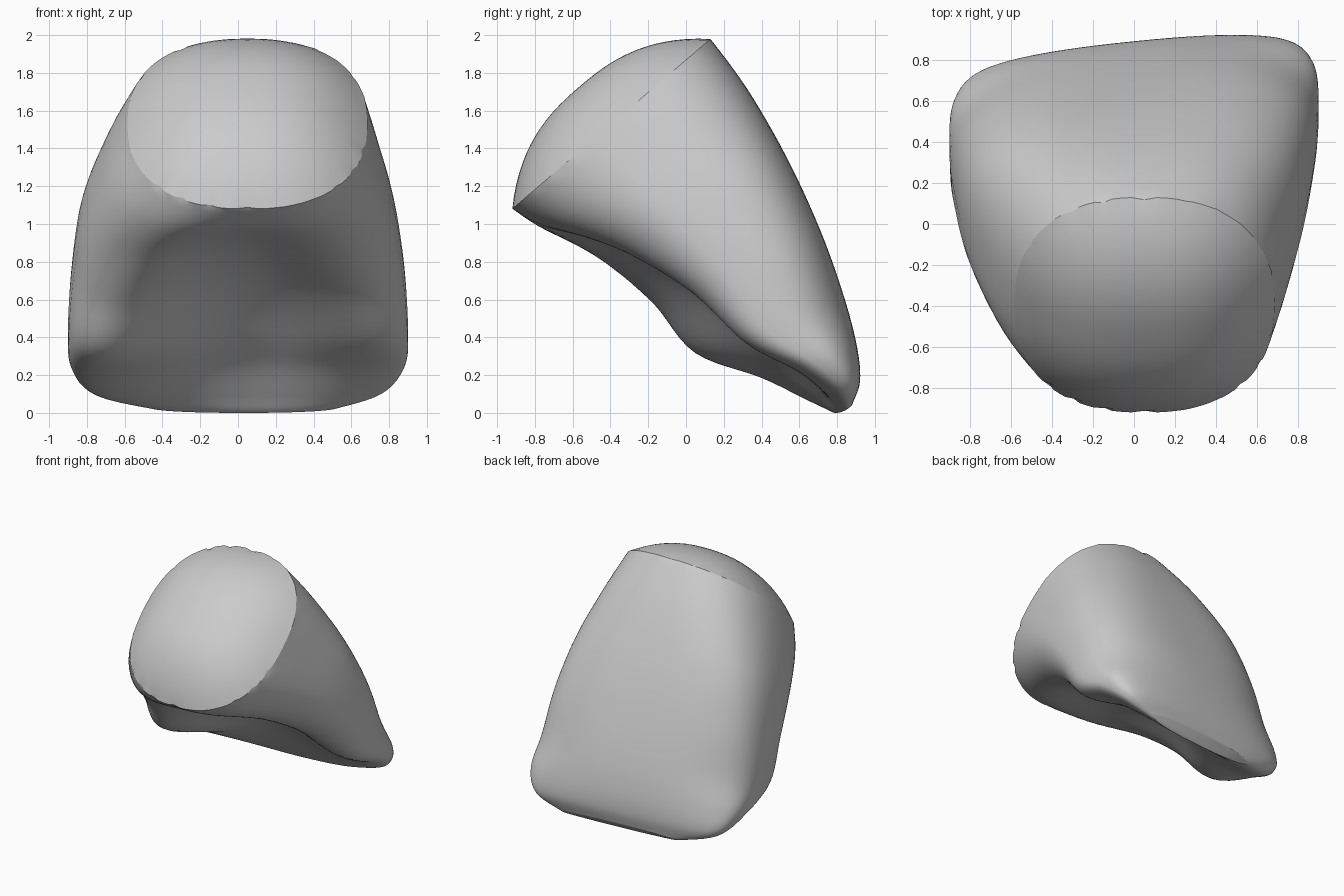
import bpy, bmesh, math, random
from mathutils import Vector

random.seed(4)
SEGS, STEPS, DOME_RINGS = 96, 6, 14

old = bpy.data.objects.get("Cube")
if old:
    bpy.data.objects.remove(old, do_unlink=True)

grey = bpy.data.materials.new("plain_grey")
grey.use_nodes = True
tone = (0.6, 0.6, 0.6, 1)
grey.diffuse_color = tone
grey.node_tree.nodes["Principled BSDF"].inputs["Base Color"].default_value = tone

# Sections: back y, back z, underside y, underside z, half width, centre x,
# back squareness, underside squareness, hollow, sideways skew, narrowing
SECTIONS = [
    (.13, 1.98, -.92, 1.08, .635, .05, 2.35, 2.35, 0, 0, 0),
    (.32, 1.72, -.80, .92, .73, .02, 2.7, 2.7, .06, .02, .2),
    (.52, 1.37, -.50, .74, .83, 0, 2.9, 3.4, .18, .04, .25),
    (.69, .99, -.22, .53, .88, 0, 2.8, 3.7, .3, .07, .15),
    (.82, .62, .02, .28, .9, 0, 2.5, 3.7, .4, .09, .05),
    (.88, .36, .41, .16, .885, 0, 2.4, 3.2, .34, .1, .02),
    (.89, .18, .67, .05, .77, 0, 2.4, 2.6, .2, .1, 0),
    (.86, .06, .79, 0, .5, .03, 2.2, 2.2, 0, .08, 0),
]


def spline(a, b, c, d, t):
    return 0.5 * (2 * b + (c - a) * t + (2 * a - 5 * b + 4 * c - d) * t * t
                  + (3 * b - a - 3 * c + d) * t ** 3)


def section_at(i, t):
    last = len(SECTIONS) - 1
    rows = [SECTIONS[min(max(i + k, 0), last)] for k in (-1, 0, 1, 2)]
    return [spline(*vals, t) for vals in zip(*rows)]


def power(value, n):
    return math.copysign(abs(value) ** (2 / n), value)


def ring(section):
    """Rounded-square outline, scooped below and lifted on the left."""
    by, bz, uy, uz, half, cx, n_back, n_under, hollow, skew, narrow = section
    points = []
    for k in range(SEGS):
        a = math.tau * k / SEGS
        n = n_back if math.sin(a) > 0 else n_under
        u, v = power(math.cos(a), n), power(math.sin(a), n)
        width = half
        if v < 0:
            width *= 1 - narrow * v * v
            s = min(max((u + 0.8) / 1.6, 0), 1)
            lift = (1 - u * u) ** 2 * 0.9 + 0.5 * s * s * (3 - 2 * s)
            v *= 1 - 2 * hollow * lift
        f = (v + 1) / 2
        x = cx + width * u
        points.append(Vector((x, uy + (by - uy) * f + skew * x, uz + (bz - uz) * f)))
    return points


def loft(name, rings, tip=None):
    """Skin a list of rings; close the end with a point or a face."""
    bm = bmesh.new()
    loops = [[bm.verts.new(p) for p in r] for r in rings]
    for a, b in zip(loops, loops[1:]):
        for k in range(SEGS):
            j = (k + 1) % SEGS
            bm.faces.new((a[k], a[j], b[j], b[k]))
    end = loops[-1]
    if tip is None:
        bm.faces.new(end)
    else:
        top = bm.verts.new(tip)
        for k in range(SEGS):
            bm.faces.new((end[k], end[(k + 1) % SEGS], top))
    bmesh.ops.recalc_face_normals(bm, faces=bm.faces)
    # Point the open shells outward
    middle = Vector((0, 0.1, 0.9))
    if sum(f.normal.dot(f.calc_center_median() - middle) for f in bm.faces) < 0:
        bmesh.ops.reverse_faces(bm, faces=bm.faces)
    mesh = bpy.data.meshes.new(name)
    bm.to_mesh(mesh)
    bm.free()
    mesh.materials.append(grey)
    obj = bpy.data.objects.new(name, mesh)
    bpy.context.collection.objects.link(obj)
    bpy.ops.object.select_all(action='DESELECT')
    obj.select_set(True)
    bpy.context.view_layer.objects.active = obj
    bpy.ops.object.shade_smooth_by_angle(angle=math.radians(35))


# Tapering wedge body
body = [ring(section_at(i, s / STEPS))
        for i in range(len(SECTIONS) - 1) for s in range(STEPS)]
body.append(ring(SECTIONS[-1]))

# Slightly ragged rim shared by body and dome
clean_rim = body[0]
centre = sum(clean_rim, Vector()) / SEGS
rim = [p.lerp(centre, random.uniform(-0.008, 0.025) if k % 4 == 0 else 0)
       for k, p in enumerate(clean_rim)]
body[0] = rim
loft("wedge_body", body)

# Domed cap on the slanted face
chord = Vector((0, SECTIONS[0][0] - SECTIONS[0][2], SECTIONS[0][1] - SECTIONS[0][3]))
normal = Vector((1, 0, 0)).cross(chord).normalized()
SAG = 0.26
dome = [rim]
for r in range(1, DOME_RINGS):
    s = 1 - r / DOME_RINGS
    rise = normal * SAG * (1 - s ** 2.5)
    dome.append([centre + (p - centre) * s + rise for p in clean_rim])
loft("domed_cap", dome, centre + normal * SAG)
